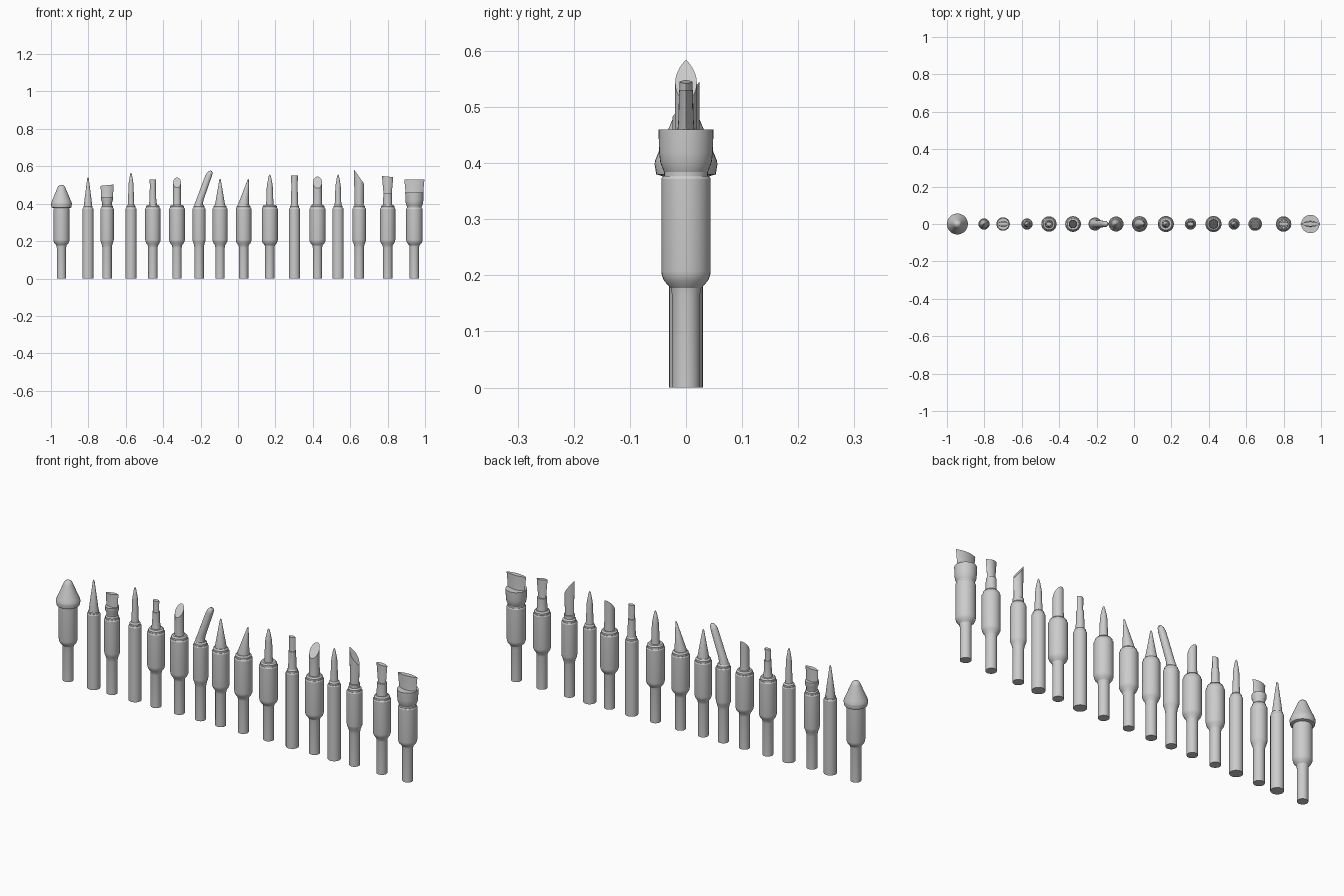
import bpy, bmesh, math
from mathutils import Vector

if "Cube" in bpy.data.objects:
    bpy.data.objects.remove(bpy.data.objects["Cube"])

N = 32


def loft(name, x, sections, lens=False, cut=None):
    """Stack closed rings (z, x offset, rx, ry); optional cut = (point, normal) removes the normal side."""
    bm = bmesh.new()
    rings = []
    for z, cx, rx, ry in sections:
        ring = []
        for i in range(N):
            a = 2 * math.pi * i / N
            s = math.sin(a)
            if lens:
                s *= 0.15 + 0.85 * abs(s)
            ring.append(bm.verts.new((cx + rx * math.cos(a), ry * s, z)))
        rings.append(ring)
    for a, b in zip(rings, rings[1:]):
        for i in range(N):
            j = (i + 1) % N
            bm.faces.new((a[i], a[j], b[j], b[i]))
    bm.faces.new(rings[0][::-1])
    bm.faces.new(rings[-1])
    if cut:
        geom = bm.verts[:] + bm.edges[:] + bm.faces[:]
        res = bmesh.ops.bisect_plane(bm, geom=geom, plane_co=Vector(cut[0]),
                                     plane_no=Vector(cut[1]), clear_outer=True)
        edges = [e for e in res['geom_cut'] if isinstance(e, bmesh.types.BMEdge)]
        bmesh.ops.holes_fill(bm, edges=edges, sides=0)
    bmesh.ops.recalc_face_normals(bm, faces=bm.faces[:])
    me = bpy.data.meshes.new(name)
    bm.to_mesh(me)
    bm.free()
    ob = bpy.data.objects.new(name, me)
    bpy.context.collection.objects.link(ob)
    ob.location.x = x
    bpy.ops.object.select_all(action='DESELECT')
    ob.select_set(True)
    bpy.context.view_layer.objects.active = ob
    bpy.ops.object.shade_smooth_by_angle(angle=math.radians(30))
    return ob


def lathe(name, x, profile, cut=None):
    return loft(name, x, [(z, 0, r, r) for r, z in profile], cut=cut)


def body(x, r):
    """Barrel with a collar; thick ones step down to a thin shank."""
    top = [(r, .372), (r - .003, .377), (r - .005, .377), (r - .005, .386), (r - .011, .393)]
    if r > .032:
        low = [(.025, 0), (.025, .165), (.027, .177), (r - .005, .19), (r - .001, .2), (r, .208)]
    else:
        low = [(r, 0)]
    lathe("barrel", x, low + top)


def chisel(x, neck, z0, z1, w0, w1, t, slant=0):
    """Round neck carrying a thin lens-shaped blade."""
    lathe("chisel_neck", x, neck)
    loft("chisel_blade", x, [(z0 - .01, 0, w0, t * 1.15), (z0 + .01, 0, w0, t),
                             (z1 + .01, 0, w1, t * .85)],
         lens=True, cut=((0, 0, z1), (-slant, 0, 1)))


def pencil(x, r, top):
    lathe("pencil_tip", x, [(r + .003, .38), (r, .41), (r * .85, top - .065), (r * .7, top - .045),
                            (r * .3, top - .008), (.001, top)])


def bevel_tip(x, r, top):
    lathe("bevel_tip", x, [(r + .002, .38), (r + .001, .41), (r, .43), (r, .60)],
          cut=((0, r, top), (0, -1.3, 1)))


# barrels: x position and radius
for x, r in [(-.944, .043), (-.802, .03), (-.70, .036), (-.572, .03), (-.455, .041), (-.326, .042),
             (-.208, .035), (-.096, .04), (.03, .042), (.17, .043), (.302, .03), (.425, .043),
             (.535, .03), (.648, .036), (.80, .041), (.943, .044)]:
    body(x, r)

# broad cone
lathe("broad_cone_tip", -.944, [(.036, .375), (.053, .38), (.056, .398), (.055, .405), (.05, .417),
                                (.022, .483), (.017, .494), (.01, .499), (.003, .501)])
# plain cones
lathe("cone_tip", -.802, [(.023, .38), (.019, .42), (.004, .535), (.001, .54)])
lathe("cone_tip", -.096, [(.028, .38), (.026, .40), (.004, .528), (.001, .533)])
# leaning cone
loft("leaning_cone_tip", .03, [(.38, 0, .03, .028), (.40, 0, .028, .026), (.525, .024, .004, .004),
                               (.533, .026, .001, .001)])
# pencil points
pencil(-.572, .016, .565)
pencil(.17, .019, .555)
pencil(.535, .017, .555)
# slanted round tips
bevel_tip(-.326, .021, .54)
bevel_tip(.425, .024, .545)
# bent rod
loft("bent_tip", -.21, [(.38, 0, .025, .025), (.40, 0, .022, .022), (.42, .006, .02, .019),
                        (.55, .053, .018, .017), (.566, .059, .015, .013), (.574, .062, .008, .007),
                        (.577, .063, .001, .001)])
# flat chisels
chisel(-.70, [(.026, .38), (.026, .405), (.032, .42), (.032, .437)], .437, .499, .032, .036, .013, .1)
chisel(-.455, [(.023, .38), (.021, .40), (.018, .42), (.017, .475)], .475, .53, .016, .018, .012)
chisel(.302, [(.022, .38), (.019, .40), (.017, .48)], .48, .55, .017, .018, .012)
chisel(.80, [(.027, .38), (.024, .40), (.023, .455)], .455, .545, .023, .031, .013, -.1)
chisel(.943, [(.034, .375), (.04, .386), (.046, .402), (.048, .42), (.049, .46)],
       .46, .53, .048, .055, .014)
# knife
lathe("knife_neck", .648, [(.026, .38), (.024, .395), (.025, .41)])
loft("knife_blade", .648, [(.40, 0, .025, .02), (.43, 0, .025, .02), (.60, 0, .029, .019)],
     lens=True, cut=((-.028, 0, .583), (.075, 0, .053)))
